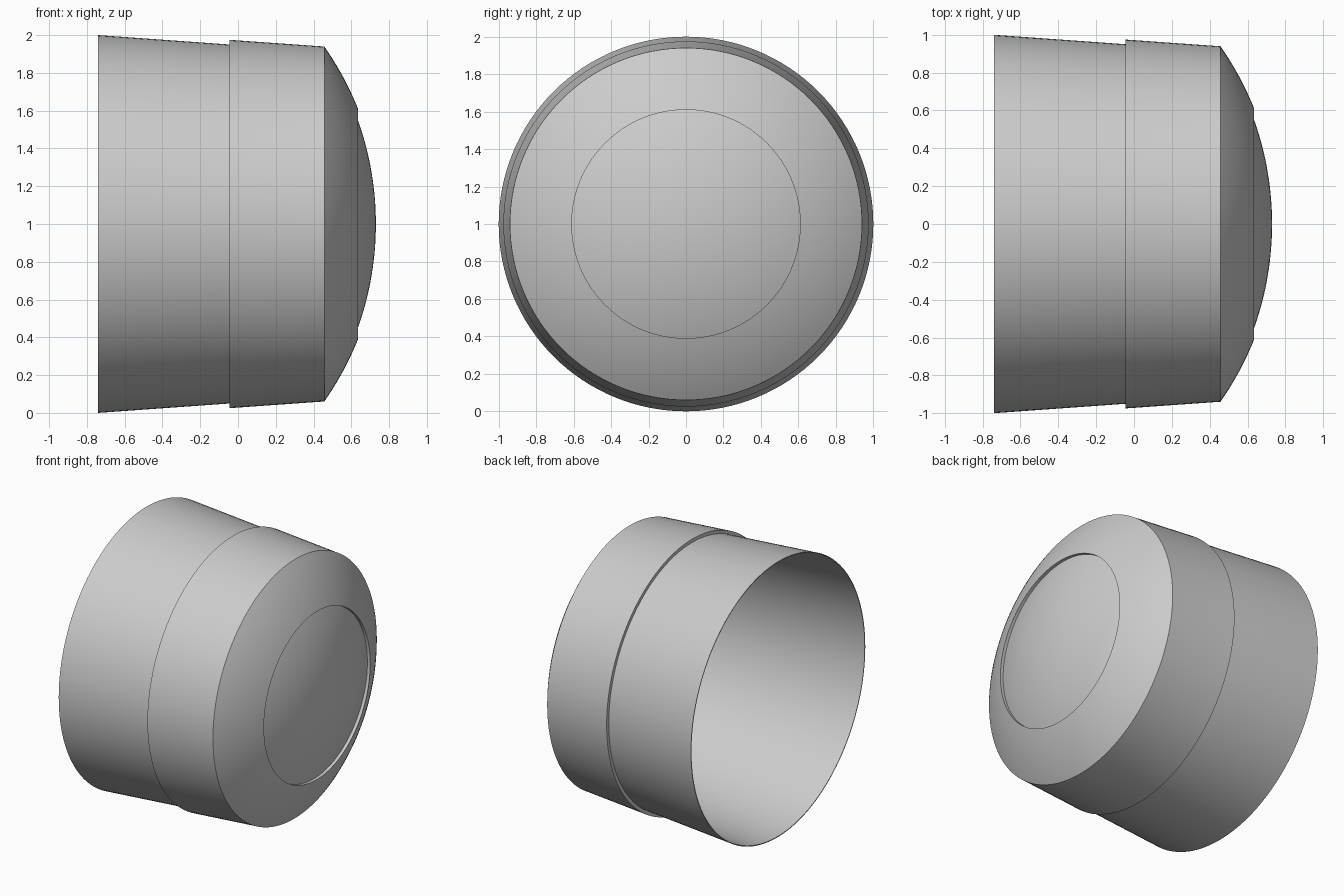
import bpy, bmesh, math
from mathutils import Matrix, Vector

cube = bpy.data.objects.get("Cube")
if cube:
    bpy.data.objects.remove(cube, do_unlink=True)

grey = bpy.data.materials.new("plain_grey")
grey.use_nodes = True
GREY = (0.6, 0.6, 0.6, 1)
grey.diffuse_color = GREY
grey.node_tree.nodes["Principled BSDF"].inputs["Base Color"].default_value = GREY

SEGMENTS = 128
CURVE = 1.64      # radius of the domed faces


def dome(apex, r_outer, r_inner, steps):
    """Profile points (x, radius) along a spherical face."""
    points = []
    for i in range(steps + 1):
        r = r_outer + (r_inner - r_outer) * i / steps
        points.append((apex - CURVE + math.sqrt(CURVE ** 2 - r ** 2), r))
    return points


def revolve(name, profile):
    """Spin an (x, radius) profile about the long axis at z = 1."""
    bm = bmesh.new()
    verts = [bm.verts.new((x, 0, r)) for x, r in profile]
    edges = [bm.edges.new(pair) for pair in zip(verts, verts[1:])]
    bmesh.ops.spin(bm, geom=verts + edges, cent=(0, 0, 0), axis=(1, 0, 0),
                   angle=math.tau, steps=SEGMENTS)
    bmesh.ops.remove_doubles(bm, verts=bm.verts, dist=0.0001)
    bmesh.ops.recalc_face_normals(bm, faces=bm.faces)
    bmesh.ops.transform(bm, matrix=Matrix.Translation(Vector((0, 0, 1))), verts=bm.verts)
    mesh = bpy.data.meshes.new(name)
    bm.to_mesh(mesh)
    bm.free()
    mesh.materials.append(grey)
    obj = bpy.data.objects.new(name, mesh)
    bpy.context.collection.objects.link(obj)
    bpy.ops.object.select_all(action="DESELECT")
    obj.select_set(True)
    bpy.context.view_layer.objects.active = obj
    bpy.ops.object.shade_smooth_by_angle(angle=math.radians(25))


# Thin tapered tube, open at the back
revolve("tapered_tube", [(-0.74, 1.0), (-0.04, 0.95), (0.43, 0.916),
                         (0.43, 0.91), (-0.74, 0.994), (-0.74, 1.0)])

# Collar with a stepped back edge, running into the domed front rim and recess
revolve("collar_and_rim", [(-0.045, 0.948), (-0.045, 0.975), (0.45, 0.94)]
        + dome(0.753, 0.94, 0.61, 10) + [(0.612, 0.61)])

# Shallow domed disc set slightly below the rim
revolve("front_disc", dome(0.73, 0.61, 0, 18))
